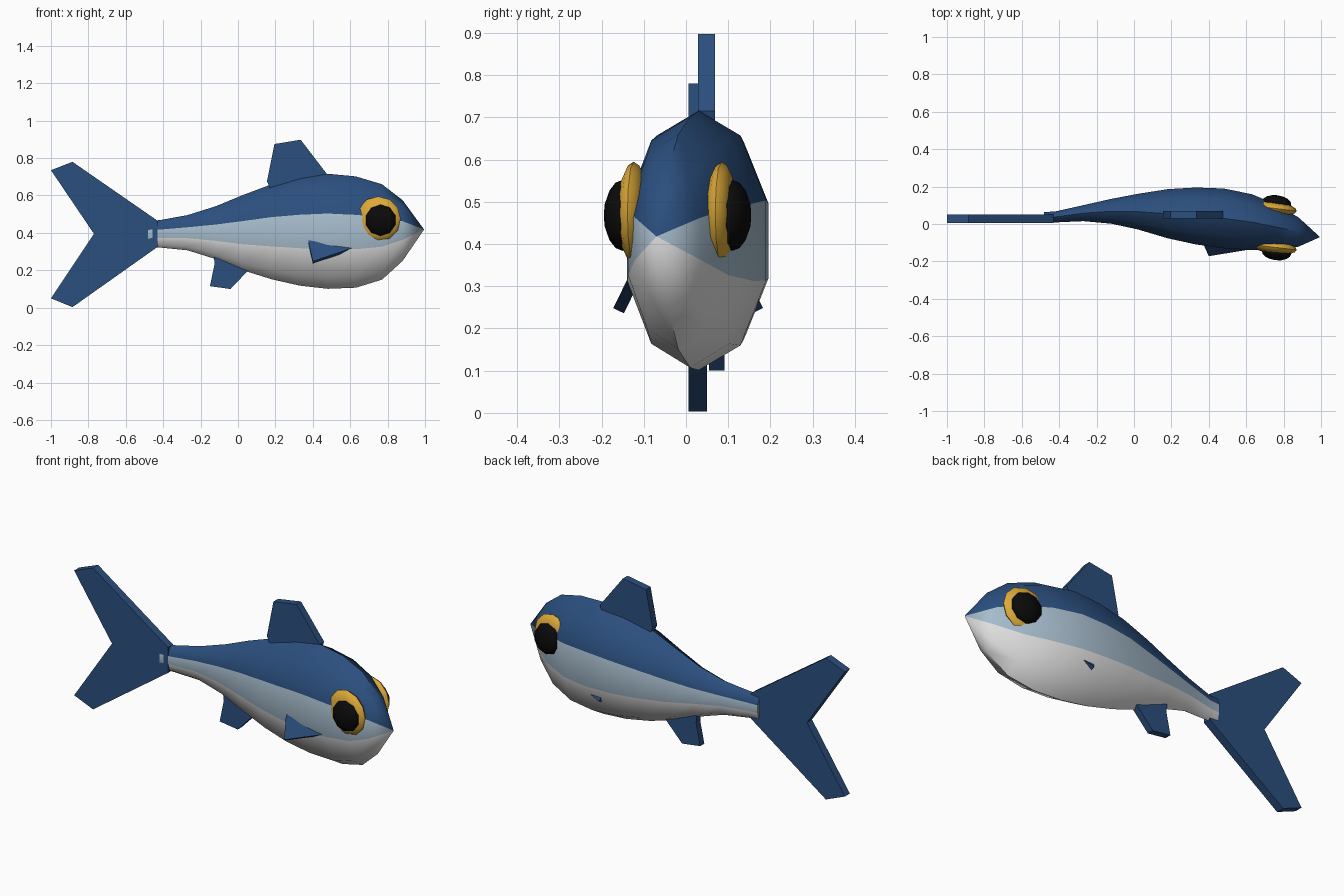
import bpy
import bmesh
from math import radians, sin, cos, pi
from mathutils import Matrix

if "Cube" in bpy.data.objects:
    bpy.data.objects.remove(bpy.data.objects["Cube"], do_unlink=True)


def material(name, r, g, b):
    mat = bpy.data.materials.new(name)
    mat.use_nodes = True
    mat.diffuse_color = (r, g, b, 1)
    node = mat.node_tree.nodes["Principled BSDF"]
    node.inputs["Base Color"].default_value = (r, g, b, 1)
    return mat


BLUE = material("deep blue", 0.024, 0.078, 0.21)
PALE = material("pale blue", 0.38, 0.50, 0.60)
WHITE = material("belly white", 0.74, 0.74, 0.74)
GOLD = material("eye gold", 0.72, 0.40, 0.04)
BLACK = material("pupil black", 0.003, 0.003, 0.003)


def finish(name, bm, mats, smooth_angle=None):
    bmesh.ops.recalc_face_normals(bm, faces=bm.faces)
    mesh = bpy.data.meshes.new(name)
    bm.to_mesh(mesh)
    bm.free()
    for mat in mats:
        mesh.materials.append(mat)
    obj = bpy.data.objects.new(name, mesh)
    bpy.context.collection.objects.link(obj)
    if smooth_angle:
        bpy.ops.object.select_all(action="DESELECT")
        obj.select_set(True)
        bpy.context.view_layer.objects.active = obj
        bpy.ops.object.shade_smooth_by_angle(angle=radians(smooth_angle))
    return obj


# Body: ten-sided sections (x, middle y, half width, bottom z, top z)
SIDES = 10
sections = [
    (-0.48, 0.034, 0.031, 0.325, 0.465),
    (-0.42, 0.038, 0.031, 0.322, 0.468),
    (-0.27, 0.058, 0.045, 0.307, 0.495),
    (-0.12, 0.068, 0.070, 0.260, 0.542),
    (0.02, 0.066, 0.100, 0.202, 0.600),
    (0.18, 0.055, 0.138, 0.152, 0.660),
    (0.33, 0.043, 0.160, 0.118, 0.697),
    (0.48, 0.030, 0.168, 0.101, 0.716),
    (0.63, 0.010, 0.157, 0.107, 0.702),
    (0.77, -0.018, 0.125, 0.150, 0.660),
    (0.88, -0.043, 0.082, 0.250, 0.575),
]
bm = bmesh.new()
rings = []
for x, y, w, low, high in sections:
    mid, half = (low + high) / 2, (high - low) / 2
    turn = [2 * pi * i / SIDES for i in range(SIDES)]
    rings.append([bm.verts.new((x, y + w * sin(a), mid + half * cos(a))) for a in turn])
nose = bm.verts.new((0.995, -0.07, 0.418))
bm.faces.new(rings[0]).material_index = 1
for i in range(SIDES):
    j = (i + 1) % SIDES
    # Distance from the back ridge picks the colour stripe
    step = min(i, SIDES - 1 - i)
    stripe = 0 if step < 2 else 1 if step == 2 else 2
    for a, b in zip(rings, rings[1:]):
        bm.faces.new((a[i], a[j], b[j], b[i])).material_index = stripe
    bm.faces.new((rings[-1][i], rings[-1][j], nose)).material_index = stripe
finish("body", bm, [BLUE, PALE, WHITE], 50)


# Fins: flat outlines in x and z, given thickness along y
def fin(name, outline, y, thickness, tilt=0, pivot_z=0):
    bm = bmesh.new()
    face = bm.faces.new([bm.verts.new((x, -thickness / 2, z - pivot_z)) for x, z in outline])
    out = bmesh.ops.extrude_face_region(bm, geom=[face])
    moved = [v for v in out["geom"] if isinstance(v, bmesh.types.BMVert)]
    bmesh.ops.translate(bm, verts=moved, vec=(0, thickness, 0))
    place = Matrix.Translation((0, y, pivot_z)) @ Matrix.Rotation(radians(tilt), 4, "X")
    bmesh.ops.transform(bm, matrix=place, verts=bm.verts)
    return finish(name, bm, [BLUE])


fin("tail_fin", [(-0.43, 0.465), (-0.885, 0.78), (-1, 0.735), (-0.77, 0.395),
                 (-1, 0.05), (-0.885, 0.003), (-0.43, 0.325)], 0.028, 0.044)
fin("dorsal_fin", [(0.155, 0.675), (0.195, 0.875), (0.335, 0.898),
                   (0.475, 0.715), (0.45, 0.64), (0.18, 0.62)], 0.049, 0.04)
fin("anal_fin", [(-0.15, 0.115), (-0.04, 0.10), (0.06, 0.205),
                 (0.02, 0.26), (-0.13, 0.28), (-0.125, 0.235)], 0.073, 0.036)
for name, side in (("right_pectoral_fin", -1), ("left_pectoral_fin", 1)):
    fin(name, [(0.375, 0.36), (0.40, 0.235), (0.625, 0.32)],
        0.005 + side * 0.134, 0.028, side * 26, 0.305)


# Eyes: flattened balls with their poles pointing sideways
def eye_part(name, mat, x, y, z, radius, depth, segments, rings):
    bm = bmesh.new()
    bmesh.ops.create_uvsphere(bm, u_segments=segments, v_segments=rings, radius=1)
    place = (Matrix.Translation((x, y, z)) @ Matrix.Rotation(radians(-7), 4, "Z")
             @ Matrix.Diagonal((radius, depth, radius, 1))
             @ Matrix.Rotation(radians(90), 4, "X"))
    bmesh.ops.transform(bm, matrix=place, verts=bm.verts)
    finish(name, bm, [mat], 60)


for side_name, side in (("right", -1), ("left", 1)):
    eye_part(side_name + "_eye", GOLD, 0.75, -0.02 + side * 0.104, 0.474, 0.121, 0.036, 12, 8)
    eye_part(side_name + "_pupil", BLACK, 0.762, -0.02 + side * 0.130, 0.468, 0.084, 0.044, 10, 8)
